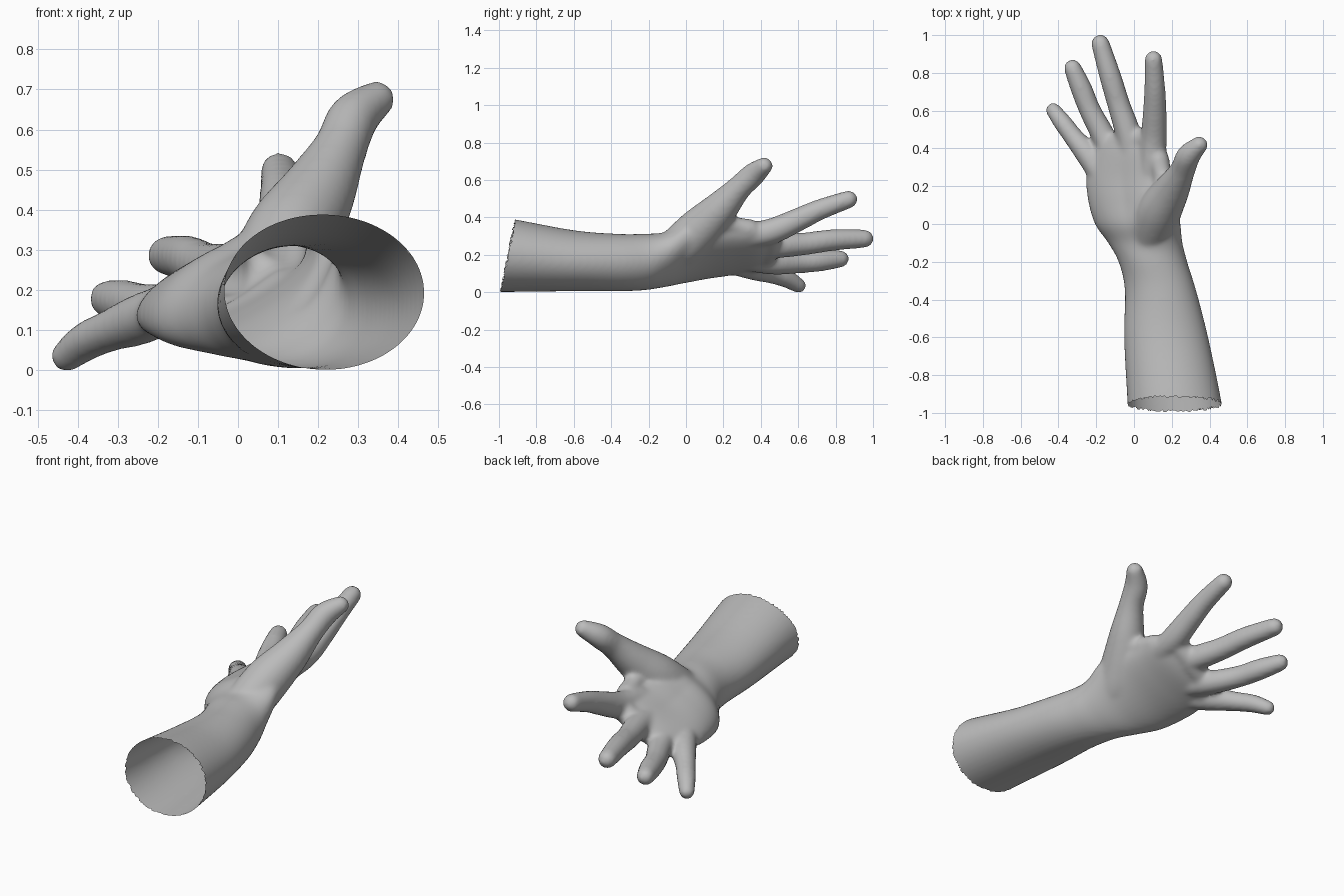
import bpy, bmesh, math, random
from mathutils import Vector

random.seed(4)
if "Cube" in bpy.data.objects:
    bpy.data.objects.remove(bpy.data.objects["Cube"], do_unlink=True)

skin = bpy.data.materials.new("plain grey")
skin.use_nodes = True
grey = (0.5, 0.5, 0.5, 1)
skin.diffuse_color = grey
skin.node_tree.nodes["Principled BSDF"].inputs["Base Color"].default_value = grey


def spline(rows, steps=6):
    """Smoothly interpolate between rows of numbers."""
    out = []
    for i in range(len(rows) - 1):
        p = [rows[max(0, min(len(rows) - 1, i + k))] for k in (-1, 0, 1, 2)]
        for s in range(steps):
            t = s / steps
            out.append([b + t * (c - a) / 2
                        + t * t * (2 * a - 5 * b + 4 * c - d) / 2
                        + t ** 3 * (3 * b - a - 3 * c + d) / 2
                        for a, b, c, d in zip(*p)])
    return out + [list(rows[-1])]


def loft(bm, rings):
    """Skin a closed tube over a list of rings."""
    loops = [[bm.verts.new(co) for co in ring] for ring in rings]
    n = len(loops[0])
    for lo, hi in zip(loops, loops[1:]):
        for i in range(n):
            bm.faces.new((lo[i], lo[(i + 1) % n], hi[(i + 1) % n], hi[i]))
    bm.faces.new(loops[0][::-1])
    bm.faces.new(loops[-1])


def section(y, cx, cz, a, b, tilt, cup, n=40):
    """Tilted oval whose upper side can be hollowed."""
    u = Vector((math.cos(tilt), 0, math.sin(tilt)))
    w = Vector((-math.sin(tilt), 0, math.cos(tilt)))
    ring = []
    for i in range(n):
        t = math.tau * i / n
        h = b * math.sin(t)
        if h > 0:
            h *= 1 - cup * (1 - abs(math.cos(t)))
        ring.append(Vector((cx, y, cz)) + u * a * math.cos(t) + w * h)
    return ring


def digit(bm, rows, n=20):
    """Tube along a path of (x, y, z, radius) with a rounded tip."""
    pts = spline(rows)
    axis = (Vector(pts[-1][:3]) - Vector(pts[-3][:3])).normalized()
    r = pts[-1][3]
    for k in (20, 40, 60, 80):
        a = math.radians(k)
        pts.append([*(Vector(rows[-1][:3]) + axis * r * math.sin(a)), r * math.cos(a)])
    rings = []
    for i, p in enumerate(pts):
        d = Vector(pts[min(i + 1, len(pts) - 1)][:3]) - Vector(pts[max(i - 1, 0)][:3])
        d.normalize()
        side = d.cross(Vector((-0.45, 0, 0.9))).normalized()
        up = side.cross(d)
        rings.append([Vector(p[:3]) + p[3] * (side * math.cos(math.tau * j / n)
                      + up * math.sin(math.tau * j / n)) for j in range(n)])
    loft(bm, rings)


bm = bmesh.new()

# Forearm, wrist and palm: y, centre x, centre z, half width, half depth, tilt, hollow
loft(bm, [section(*row) for row in spline([
    (-1.10, .225, .21, .258, .205, 0, 0),
    (-.95, .215, .205, .25, .197, 0, 0),
    (-.60, .17, .175, .223, .163, 0, 0),
    (-.35, .14, .165, .189, .153, .08, 0),
    (-.20, .10, .17, .183, .149, .17, 0),
    (-.10, .06, .185, .205, .138, .38, .05),
    (0, .02, .22, .248, .13, .49, .12),
    (.12, -.01, .235, .257, .112, .49, .25),
    (.25, -.03, .235, .245, .093, .46, .25),
    (.38, -.02, .245, .215, .075, .46, .1),
    (.46, -.01, .26, .16, .05, .46, 0)])])

# Thumb, fingers and the skin webs that join them
digits = {
    "thumb": [(.06, -.20, .17, .08), (.09, -.05, .235, .115), (.135, .07, .34, .118),
              (.20, .18, .45, .095), (.255, .28, .56, .068), (.288, .36, .635, .064),
              (.345, .418, .682, .047)],
    "thumb_web": [(.19, .15, .40, .075), (.155, .24, .365, .053), (.13, .34, .34, .058)],
    "knuckle_web": [(-.20, .33, .145, .05), (-.12, .41, .19, .058),
                    (-.03, .445, .24, .06), (.06, .45, .30, .058)],
    "index": [(.06, .12, .26, .055), (.09, .28, .30, .068), (.105, .45, .33, .07),
              (.11, .60, .395, .063), (.11, .72, .45, .056), (.103, .87, .503, .048)],
    "middle": [(0, .28, .245, .065), (-.03, .47, .255, .068), (-.08, .63, .265, .061),
               (-.125, .78, .285, .058), (-.178, .955, .293, .049)],
    "ring": [(-.08, .26, .20, .063), (-.155, .45, .165, .064), (-.232, .60, .165, .058),
             (-.28, .72, .175, .057), (-.325, .825, .185, .047)],
    "little": [(-.14, .20, .175, .06), (-.24, .36, .135, .064), (-.32, .46, .105, .053),
               (-.38, .54, .078, .049), (-.427, .602, .042, .041)],
}
for rows in digits.values():
    digit(bm, rows)
bmesh.ops.recalc_face_normals(bm, faces=bm.faces)

mesh = bpy.data.meshes.new("hand_and_forearm")
bm.to_mesh(mesh)
bm.free()
hand = bpy.data.objects.new("hand_and_forearm", mesh)
bpy.context.collection.objects.link(hand)

# Fuse everything into one continuous skin
remesh = hand.modifiers.new("fuse", "REMESH")
remesh.mode = "VOXEL"
remesh.voxel_size = 0.011
smooth = hand.modifiers.new("soften", "SMOOTH")
smooth.factor = 0.5
smooth.iterations = 14
bpy.context.view_layer.update()
fused = bpy.data.meshes.new_from_object(
    hand.evaluated_get(bpy.context.evaluated_depsgraph_get()))
hand.modifiers.clear()
hand.data = fused

# Open, slightly ragged end of the forearm
bm = bmesh.new()
bm.from_mesh(fused)
bmesh.ops.bisect_plane(bm, geom=bm.verts[:] + bm.edges[:] + bm.faces[:],
                       plane_co=(0, -.992, 0), plane_no=(0, -1, .2), clear_outer=True)
for v in bm.verts:
    if v.is_boundary:
        v.co.y += random.uniform(-.008, .006)

# Stand on the ground
low = min(v.co.z for v in bm.verts)
bmesh.ops.translate(bm, verts=bm.verts, vec=(0, 0, -low))
bm.to_mesh(fused)
bm.free()
fused.name = "hand_and_forearm"
fused.materials.clear()
fused.materials.append(skin)

bpy.ops.object.select_all(action="DESELECT")
hand.select_set(True)
bpy.context.view_layer.objects.active = hand
bpy.ops.object.shade_smooth()
